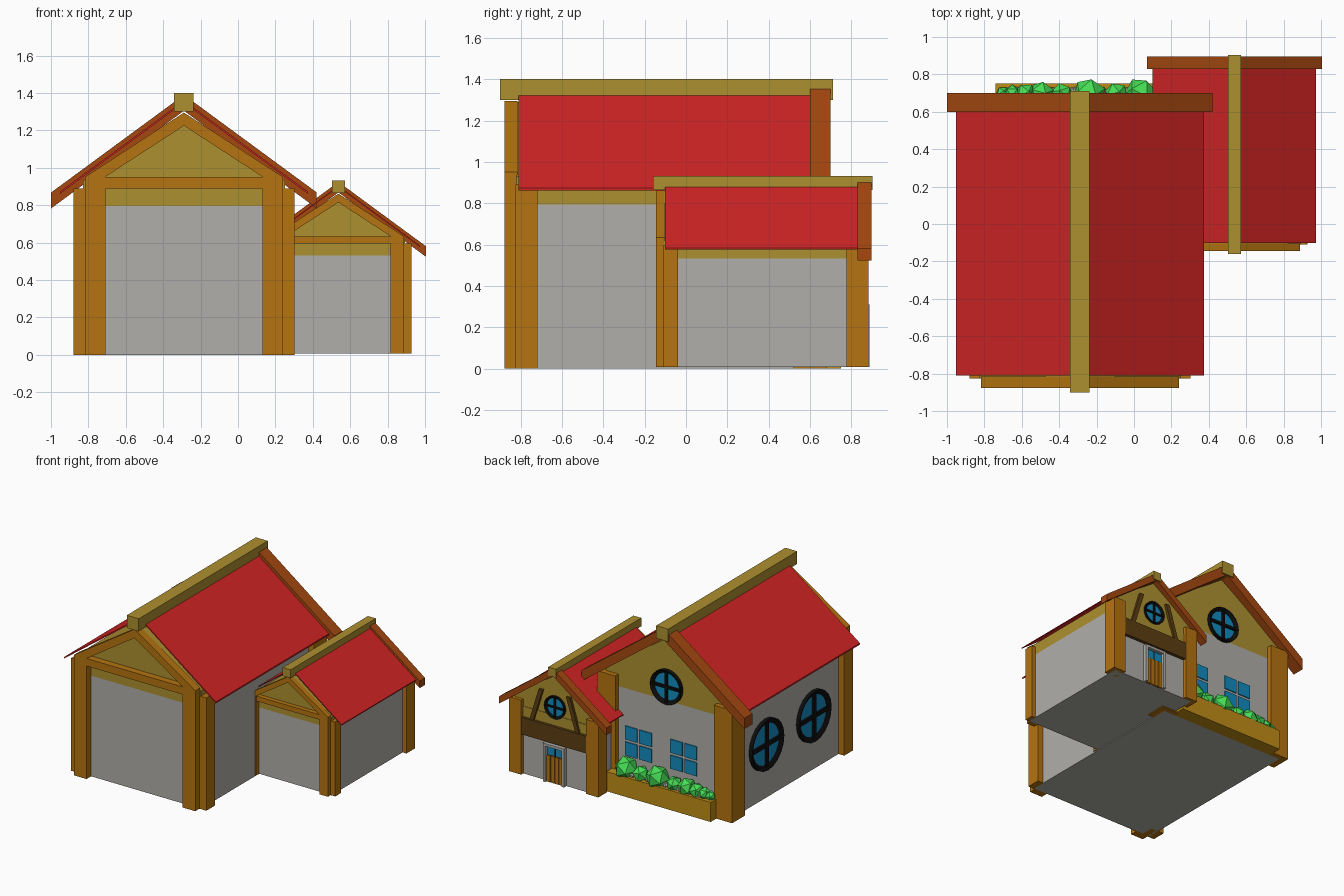
import bpy, bmesh, math
from mathutils import Vector

cube = bpy.data.objects.get("Cube")
if cube:
    bpy.data.objects.remove(cube, do_unlink=True)


def material(name, *rgb):
    m = bpy.data.materials.new(name)
    m.use_nodes = True
    m.diffuse_color = (*rgb, 1)
    m.node_tree.nodes["Principled BSDF"].inputs["Base Color"].default_value = (*rgb, 1)
    return m


PLASTER = material("grey_plaster", .44, .43, .40)
OLIVE = material("olive_wood", .42, .28, .03)
TIMBER = material("orange_timber", .46, .175, .005)
RUST = material("rust_board", .38, .065, .005)
RED = material("red_roof", .64, .018, .018)
GLASS = material("blue_glass", .006, .26, .52)
BLACK = material("black_frame", .004, .004, .004)
GREEN = material("leaf_green", .06, .72, .09)
DARK = material("dark_timber", .11, .05, .006)
GOLD = material("golden_planter", .52, .27, .008)


def finish(name, bm, *mats):
    me = bpy.data.meshes.new(name)
    bm.to_mesh(me)
    bm.free()
    for m in mats:
        me.materials.append(m)
    ob = bpy.data.objects.new(name, me)
    bpy.context.scene.collection.objects.link(ob)
    return ob


class Frame:
    """Scaled and shifted space in which one building is drawn."""

    def __init__(self, scale, x, y, z):
        self.s, self.o = scale, Vector((x, y, z))

    def prism(self, name, pts, a, b, mat, axis="y", inset=0):
        """Extrude a profile (u, z) from a to b along an axis; inset adds a recessed pane at b."""
        bm = bmesh.new()
        ends = []
        for w in (a, b):
            ring = [Vector((u, w, z) if axis == "y" else (w, u, z)) * self.s + self.o for u, z in pts]
            ends.append([bm.verts.new(v) for v in ring])
        n = len(pts)
        bm.faces.new(ends[0])
        front = bm.faces.new(ends[1])
        for i in range(n):
            j = (i + 1) % n
            bm.faces.new((ends[0][i], ends[0][j], ends[1][j], ends[1][i]))
        bmesh.ops.recalc_face_normals(bm, faces=bm.faces[:])
        if inset:
            bmesh.ops.inset_individual(bm, faces=[front], thickness=inset * self.s, depth=-.02 * self.s)
            front.material_index = 1
        return finish(name, bm, mat, GLASS)

    def box(self, name, u0, u1, w0, w1, z0, z1, mat, axis="y"):
        return self.prism(name, [(u0, z0), (u1, z0), (u1, z1), (u0, z1)], w0, w1, mat, axis)

    def chevron(self, name, half, peak, slope, thick, y0, y1, mat):
        e = peak - slope * half
        self.prism(name, [(-half, e), (0, peak), (half, e), (half, e - thick),
                          (0, peak - thick), (-half, e - thick)], y0, y1, mat)

    def round_window(self, name, u, z, r, wall, out, axis="y"):
        circle = [(u + r * math.cos(t * math.tau / 20), z + r * math.sin(t * math.tau / 20))
                  for t in range(20)]
        self.prism(name, circle, wall, wall + out * .03, BLACK, axis, inset=r * .2)
        k, q, face = r * .08, r * .9, wall + out * .025
        self.box(name + "_upright", u - k, u + k, wall, face, z - q, z + q, BLACK, axis)
        self.box(name + "_crossbar", u - q, u + q, wall, face, z - k, z + k, BLACK, axis)

    def brace(self, name, start, end, width, y0, y1, mat):
        (x0, z0), (x1, z1) = start, end
        self.prism(name, [(x0 - width, z0), (x0 + width, z0), (x1 + width, z1), (x1 - width, z1)], y0, y1, mat)


BACK = .64


def house(label, f):
    # walls and gable
    f.box(label + "_walls", -.54, .54, -.82, BACK, 0, .795, PLASTER)
    f.prism(label + "_gable", [(-.54, .795), (.54, .795), (.54, .93), (0, 1.29), (-.54, .93)],
            -.82, BACK, OLIVE)
    # roof, ridge beam and back board
    f.chevron(label + "_roof", .6625, 1.36, .735, .012, -.81, .6, RED)
    f.chevron(label + "_back_board", .71, 1.39, .735, .085, .6, .7, RUST)
    f.box(label + "_ridge_beam", -.052, .052, -.9, .71, 1.3, 1.4, OLIVE)
    # corner posts and front frame
    for side, d in (("left", 1), ("right", -1)):
        f.box(f"{label}_front_{side}_corner_post", d * .48, d * .59, -.825, -.718, 0, .89, TIMBER)
        f.box(f"{label}_back_{side}_corner_post", d * .43, d * .59, .52, .68, 0, .89, TIMBER)
        f.box(f"{label}_{side}_frame_post", d * .42, d * .53, -.877, -.815, 0, .95, TIMBER)
    f.box(label + "_frame_beam", -.42, .42, -.874, -.815, .89, .95, TIMBER)
    f.chevron(label + "_frame_rafters", .53, 1.295, .65, .07, -.877, -.815, TIMBER)
    f.round_window(label + "_gable_window", 0, .91, .135, BACK, 1)


main = Frame(1, -.289, 0, 0)
annex = Frame(.66, .537, .434, .007)
house("main_house", main)
house("annex", annex)

world = Frame(1, 0, 0, 0)

# side windows of the main house
for name, y in (("back", .2), ("front", -.39)):
    world.round_window(name + "_side_window", y, .43, .2, -.289 - .54, -1, "x")

# four-pane windows on the back wall
for name, x in (("left", -.035), ("right", -.43)):
    for i in (-1, 1):
        for k in (-1, 1):
            cx, cz = x + i * .063, .385 + k * .063
            world.box(f"{name}_window_pane", cx - .053, cx + .053, BACK, BACK + .008,
                      cz - .053, cz + .053, GLASS)

# timbering on the annex back wall
AX, AY = .537, .434 + BACK * .66
world.box("annex_gable_skirt", AX - .3, AX + .3, AY, AY + .004, .45, .54, OLIVE)
world.box("annex_back_beam", AX - .3, AX + .3, AY, AY + .025, .325, .46, DARK)
for name, d in (("left", 1), ("right", -1)):
    world.brace(f"annex_{name}_brace", (AX + d * .2, .46), (AX + d * .12, .72), .017, AY, AY + .02, DARK)

# door: frame, planks and glazing
for d in (-1, 1):
    world.box("door_jamb", AX + d * .072, AX + d * .092, AY, AY + .03, .007, .31, PLASTER)
world.box("door_lintel", AX - .092, AX + .092, AY, AY + .03, .29, .31, PLASTER)
world.box("door_backing", AX - .072, AX + .072, AY, AY + .004, .007, .29, BLACK)
for i in range(4):
    x = AX - .054 + i * .036
    world.box("door_plank", x - .015, x + .015, AY, AY + .015, .007, .215, TIMBER)
for d in (-1, 1):
    world.box("door_pane", AX + d * .006, AX + d * .068, AY, AY + .008, .22, .285, GLASS)

# planter with shrubs and small stones
world.box("planter", -.74, .17, BACK, .75, 0, .155, GOLD)


def ball(name, x, y, z, r, mat):
    bm = bmesh.new()
    bmesh.ops.create_icosphere(bm, subdivisions=1, radius=r)
    ob = finish(name, bm, mat)
    ob.location = (x, y, z)
    ob.rotation_euler = (x * 7, x * 11, x * 5)


shrubs = [(.035, .09), (-.095, .065), (-.24, .09), (-.385, .06),
          (-.495, .07), (-.58, .06), (-.65, .05), (-.7, .04)]
for x, r in shrubs:
    ball("shrub", x, .695, .155 + r * .5, r, GREEN)
for x in (-.03, -.17, -.32, -.44, -.54, -.62):
    ball("planter_stone", x, .71, .165, .025, PLASTER)
